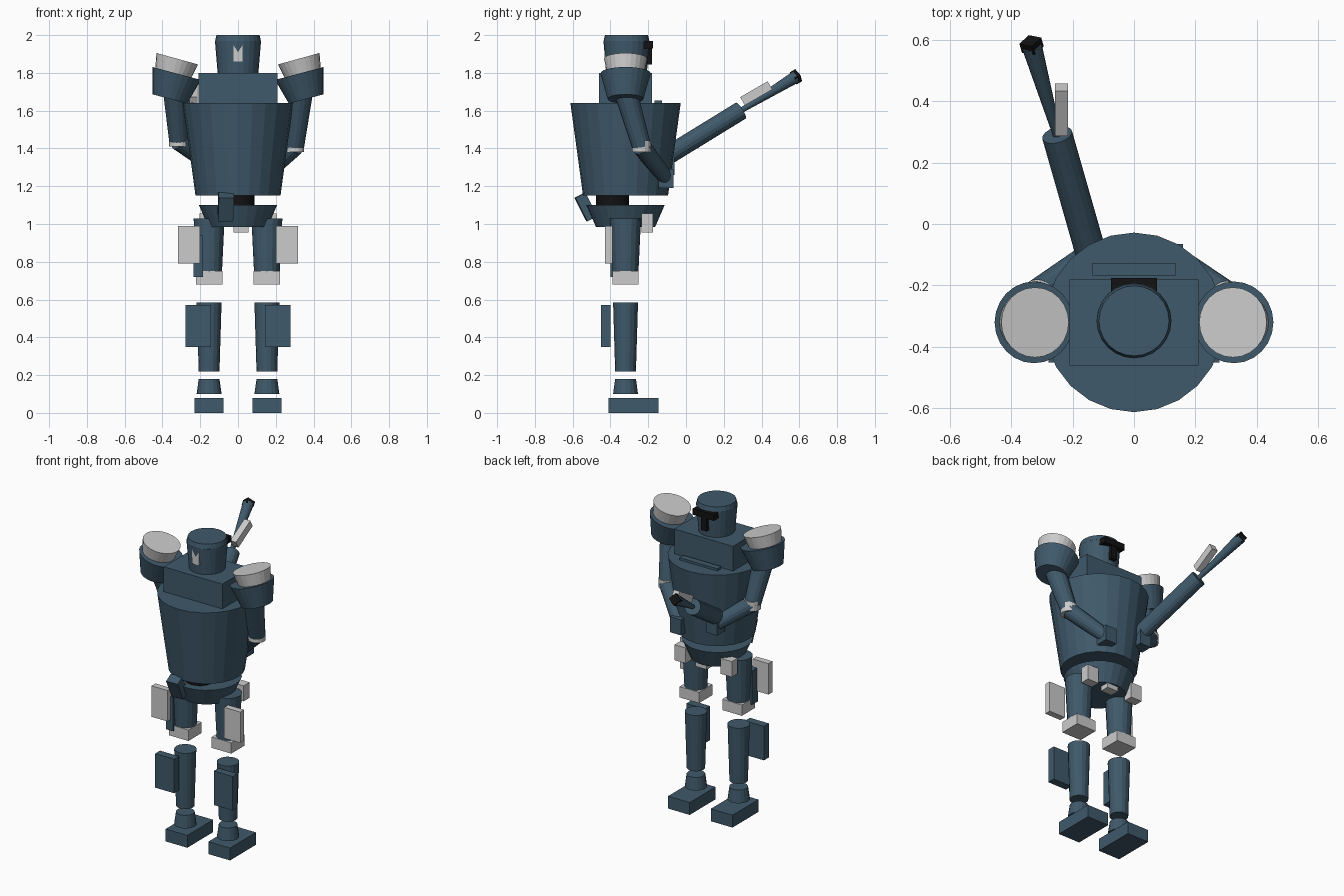
import bpy
import math
from mathutils import Vector

if "Cube" in bpy.data.objects:
    bpy.data.objects.remove(bpy.data.objects["Cube"])

CY = -0.32  # body axis depth


def material(name, color):
    m = bpy.data.materials.new(name)
    m.diffuse_color = (*color, 1)
    m.use_nodes = True
    m.node_tree.nodes["Principled BSDF"].inputs["Base Color"].default_value = m.diffuse_color
    return m


BLUE = material("blue_armour", (0.05, 0.10, 0.145))
BLACK = material("black", (0.006, 0.006, 0.006))


def finish(name, mat):
    o = bpy.context.object
    o.name = name
    if mat:
        o.data.materials.append(mat)
    return o


def box(name, center, size, mat=BLUE, rot=(0, 0, 0)):
    bpy.ops.mesh.primitive_cube_add(size=1, location=center, rotation=[math.radians(a) for a in rot])
    bpy.context.object.scale = size
    return finish(name, mat)


def rod(name, a, b, r1, r2, mat=BLUE, n=16):
    """Tapered cylinder from point a (radius r1) to point b (radius r2)."""
    a, b = Vector(a), Vector(b)
    d = b - a
    rot = (0, 0, 0) if d.xy.length < 1e-6 else d.to_track_quat('Z', 'Y').to_euler()
    bpy.ops.mesh.primitive_cone_add(vertices=n, radius1=r1, radius2=r2, depth=d.length,
                                    location=(a + b) / 2, rotation=rot)
    return finish(name, mat)


# torso, chest and back plate
rod("torso", (0, CY, 1.15), (0, CY, 1.64), 0.225, 0.292, n=24)
box("chest_block", (0, CY, 1.70), (0.42, 0.28, 0.20))
box("rear_plate", (0, -0.147, 1.61), (0.27, 0.04, 0.09))

# head with visor and small front panel
rod("head", (0, -0.315, 1.80), (0, -0.315, 1.97), 0.108, 0.122, n=24)
rod("head_cap", (0, -0.315, 1.965), (0, -0.315, 2.0), 0.122, 0.114, n=24)
box("visor_bar", (0, -0.20, 1.95), (0.15, 0.05, 0.04), BLACK)
box("visor_stem", (0, -0.20, 1.90), (0.04, 0.04, 0.11), BLACK)
box("head_panel", (0, -0.41, 1.905), (0.05, 0.044, 0.09), None)

# waist, pelvis and belt
rod("waist", (0, -0.39, 1.08), (0, -0.39, 1.17), 0.087, 0.087, BLACK, 24)
rod("pelvis", (0, CY, 0.985), (0, CY, 1.10), 0.157, 0.207, n=24)
box("front_pouch", (-0.065, -0.53, 1.09), (0.08, 0.06, 0.14), rot=(27, 0, 4))
for x in (-0.165, 0.015, 0.165):
    box("belt_pouch", (x, -0.205, 1.005), (0.08, 0.06, 0.10), None)

# shoulders and legs, mirrored
for s in (-1, 1):
    rod("shoulder", (s * 0.361, CY, 1.662), (s * 0.325, CY, 1.797), 0.095, 0.133, n=24)
    rod("shoulder_cap", (s * 0.346, CY, 1.788), (s * 0.322, CY, 1.875), 0.096, 0.114, None, 24)
    x = s * 0.153
    rod("thigh", (x, CY, 0.70), (x, CY, 1.03), 0.066, 0.082)
    box("thigh_plate", (s * 0.26, -0.41, 0.89), (0.115, 0.04, 0.20), None)
    box("knee", (x, CY, 0.715), (0.14, 0.136, 0.07), None)
    rod("shin", (x, CY, 0.22), (x, CY, 0.585), 0.055, 0.066)
    box("shin_plate", (s * 0.21, -0.425, 0.46), (0.135, 0.05, 0.22))
    rod("ankle", (x, CY, 0.10), (x, CY, 0.18), 0.066, 0.055)
    box("foot", (x, -0.278, 0.04), (0.155, 0.265, 0.08))
box("holster", (-0.21, -0.37, 0.83), (0.05, 0.06, 0.22))

# arms: elbow and hand positions per side
arms = [((-0.315, -0.23, 1.44), (-0.14, -0.10, 1.31)),
        ((0.30, -0.235, 1.41), (0.12, -0.105, 1.24))]
for elbow, hand in arms:
    s = math.copysign(1, elbow[0])
    rod("upper_arm", (s * 0.335, CY, 1.70), elbow, 0.062, 0.05)
    rod("elbow_cuff", (elbow[0], elbow[1], elbow[2] - 0.03), (elbow[0], elbow[1], elbow[2] + 0.03),
        0.05, 0.05, None)
    rod("forearm", elbow, hand, 0.05, 0.042)
    box("hand", hand, (0.08, 0.08, 0.10))

# long tool held out to the rear
muzzle = Vector((-0.335, 0.588, 1.783))
joint = Vector((-0.25, 0.29, 1.60))
d = (muzzle - joint).normalized()
rod("tool_body", joint - d * 0.50, joint, 0.05, 0.05)
rod("tool_barrel", joint, muzzle - d * 0.01, 0.014, 0.033)
rod("tool_tip", muzzle - d * 0.025, muzzle + d * 0.01, 0.037, 0.037, BLACK, 4)
box("tool_grip", (-0.236, 0.372, 1.692), (0.042, 0.168, 0.05), None, (30, 0, 0))
